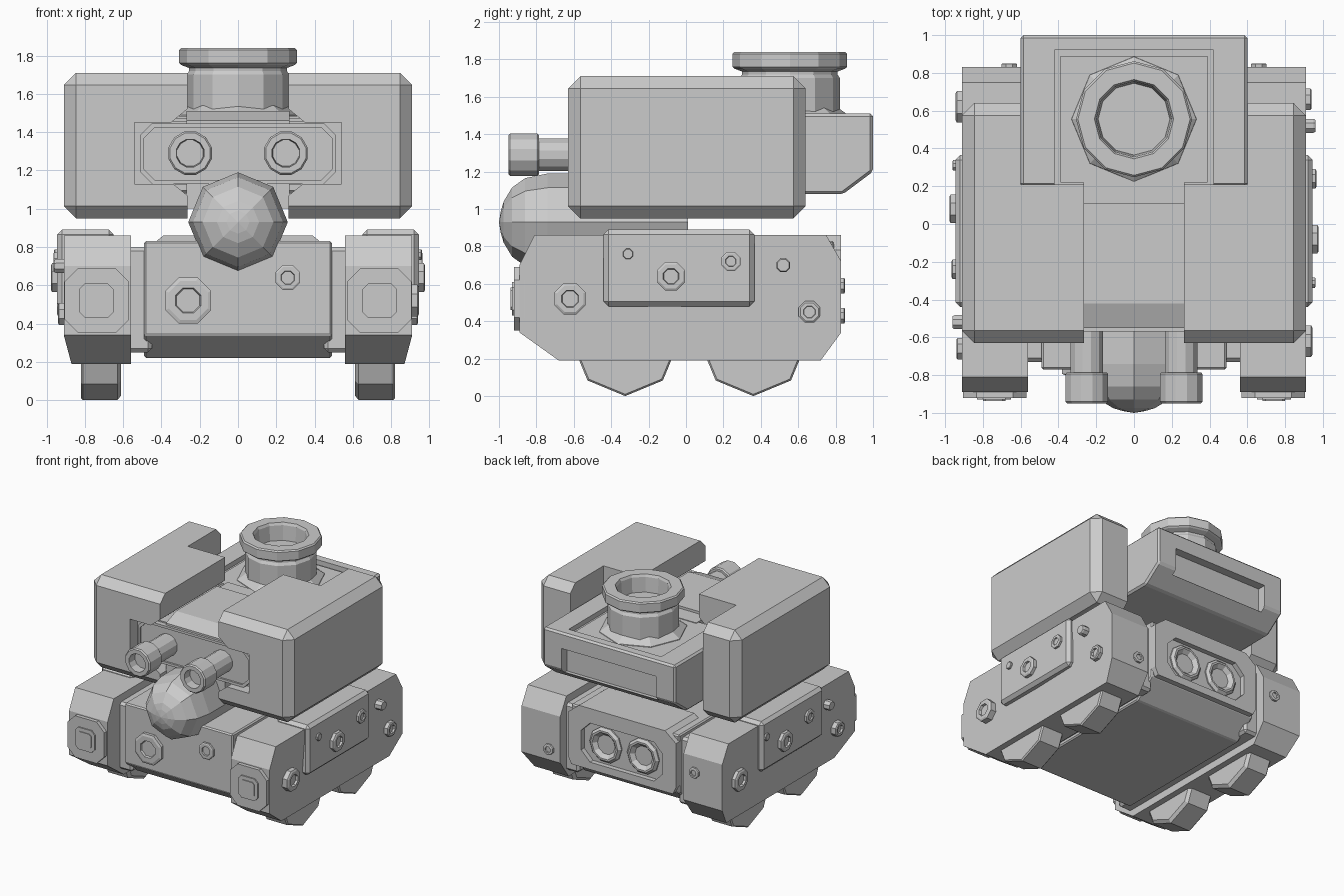
import bpy, bmesh, math

if "Cube" in bpy.data.objects:
    bpy.data.objects.remove(bpy.data.objects["Cube"])

AX = {'x': lambda u, v, t: (t, u, v), 'y': lambda u, v, t: (u, t, v), 'z': lambda u, v, t: (u, v, t)}


def finish(name, bm, bevel=0):
    bmesh.ops.remove_doubles(bm, verts=bm.verts, dist=1e-5)
    bmesh.ops.recalc_face_normals(bm, faces=bm.faces)
    me = bpy.data.meshes.new(name)
    bm.to_mesh(me)
    bm.free()
    ob = bpy.data.objects.new(name, me)
    bpy.context.collection.objects.link(ob)
    if bevel:
        m = ob.modifiers.new("bevel", 'BEVEL')
        m.width, m.segments, m.limit_method = bevel, 1, 'ANGLE'
    return ob


def prism(name, prof, axis, a, b, bevel=0):
    """Extrude a closed 2D profile along an axis from a to b."""
    bm = bmesh.new()
    lo = [bm.verts.new(AX[axis](u, v, a)) for u, v in prof]
    hi = [bm.verts.new(AX[axis](u, v, b)) for u, v in prof]
    bm.faces.new(lo)
    bm.faces.new(hi)
    n = len(prof)
    for i in range(n):
        j = (i + 1) % n
        bm.faces.new((lo[i], lo[j], hi[j], hi[i]))
    return finish(name, bm, bevel)


def box(name, x, y, z, bevel=0):
    return prism(name, [(x[0], y[0]), (x[1], y[0]), (x[1], y[1]), (x[0], y[1])], 'z', z[0], z[1], bevel)


def lathe(name, prof, axis, centre, n, phase=0.0):
    """Spin (position, radius) pairs round an axis; centre is in the cross plane."""
    bm = bmesh.new()
    rings = []
    for t, r in prof:
        r = max(r, 1e-7)
        rings.append([bm.verts.new(AX[axis](centre[0] + r * math.cos(phase + math.tau * k / n),
                                            centre[1] + r * math.sin(phase + math.tau * k / n), t))
                      for k in range(n)])
    for p, q in zip(rings, rings[1:]):
        for k in range(n):
            bm.faces.new((p[k], p[(k + 1) % n], q[(k + 1) % n], q[k]))
    bm.faces.new(rings[0])
    bm.faces.new(rings[-1])
    return finish(name, bm)


def octagon(x0, x1, z0, z1, c):
    return [(x0 + c, z0), (x1 - c, z0), (x1, z0 + c), (x1, z1 - c),
            (x1 - c, z1), (x0 + c, z1), (x0, z1 - c), (x0, z0 + c)]


def mirrored(half):
    return half + [(-u, v) for u, v in reversed(half)]


def cut(ob, cutter):
    m = ob.modifiers.new("cut", 'BOOLEAN')
    m.operation, m.solver, m.object = 'DIFFERENCE', 'EXACT', cutter
    cutter.hide_render = True
    cutter.hide_set(True)


def bolt(axis, base, d, centre, r, n=8, hollow=True):
    """Bolt head raised by d, with a dished middle."""
    prof = [(base - d, r), (base + d * .8, r), (base + d, r * .85)]
    if hollow:
        prof += [(base + d, r * .55), (base + d * .5, r * .5)]
    lathe("bolt", prof, axis, centre, n, math.pi / 8)


# lower hull
prism("hull", [(-.77, .83), (-.77, .34), (-.62, .22), (.62, .22), (.79, .36), (.79, .83)], 'x', -.49, .49, .01)
# rear exhaust housing
housing = prism("exhaust_housing", mirrored([(.46, .36), (.49, .42), (.49, .78), (.39, .86)]), 'y', .45, .83)
cut(housing, prism("exhaust_cutter", octagon(-.37, .37, .42, .74, .08), 'y', .77, .95))
for s in (-1, 1):
    lathe("exhaust_ring", [(.7, .145), (.8, .145), (.82, .125), (.82, .11), (.77, .06), (.75, .06)],
          'y', (s * .17, .58), 10)

# side track pods
for s in (-1, 1):
    pod = prism("track_pod", [(-.81, .86), (-.89, .70), (-.89, .34), (-.68, .19), (.72, .19),
                              (.83, .34), (.83, .72), (.75, .86)], 'x', s * .56, s * .91)
    for v in pod.data.vertices:
        if v.co.z < .2 and abs(v.co.x) > .9:
            v.co.x = s * .87
    box("pod_link", sorted((s * .45, s * .6)), (-.73, .75), (.25, .8), .02)
    # panel wrapping over the top of the pod
    box("side_panel", sorted((s * .65, s * .945)), (-.44, .365), (.48, .89), .025)
    # front lamp plate
    x0, x1 = sorted((s * .57, s * .905))
    prism("lamp_plate", octagon(x0, x1, .35, .69, .07), 'y', -.92, -.86)
    prism("lamp_rim", octagon(s * .74 - .09, s * .74 + .09, .43, .61, .03), 'y', -.93, -.9)
    prism("lamp", octagon(s * .74 - .06, s * .74 + .06, .46, .58, .015), 'y', -.937, -.91)
    # wheels
    for y in (-.325, .36):
        lathe("wheel", [(s * .61, .26), (s * .63, .285), (s * .81, .285), (s * .82, .275)],
              'x', (y, .285), 8, math.pi / 2)
    # bolts on the pod sides, turned half a turn on the other side
    for y, z, r, base, d in ((-.62, .52, .09, .91, .035), (-.08, .64, .082, .945, .032),
                             (.24, .72, .055, .945, .02), (.66, .45, .062, .91, .03)):
        bolt('x', s * base, s * d, (s * y, z), r)
    bolt('x', s * .945, s * .015, (s * -.31, .76), .03, 8, False)
    bolt('x', s * .91, s * .05, (s * .52, .70), .04, 8, False)
    bolt('y', .83, .02, (s * .66, .43 if s > 0 else .59), .045)
# front hull bolts
bolt('y', -.77, -.03, (-.26, .52), .13)
bolt('y', -.77, -.02, (.26, .64), .07)

# upper shoulder armour, hollowed by a channel
armour = box("shoulder_armour", (-.91, .91), (-.63, .64), (.95, 1.71), .065)
cut(armour, prism("channel_cutter", mirrored([(.265, 1.8), (.265, 1.52), (.35, 1.45), (.48, 1.45), (.54, 1.45),
                                              (.54, 1.13), (.34, 1.13), (.265, 1.07), (.265, .9)]), 'y', -.7, .25))
cut(armour, box("rear_cutter", (-.602, .602), (.21, .8), (.8, 1.9)))
# core in the channel
prism("upper_core", [(-.55, 1.0), (-.55, 1.46), (-.42, 1.51), (.11, 1.51), (.11, 1.49), (.25, 1.49), (.25, 1.0)],
      'x', -.268, .268)
prism("sensor_backing", octagon(-.545, .545, 1.125, 1.455, .005), 'y', -.53, .2)
face = prism("sensor_panel", octagon(-.51, .51, 1.13, 1.445, .06), 'y', -.57, -.4)
cut(face, prism("sensor_cutter", octagon(-.49, .49, 1.15, 1.425, .055), 'y', -.7, -.555))
# twin barrels
for s in (-1, 1):
    lathe("barrel", [(-.5, .09), (-.785, .09), (-.785, .108), (-.795, .117), (-.94, .117), (-.95, .108),
                     (-.95, .075), (-.88, .07)], 'y', (s * .25, 1.29), 12, math.pi / 12)
# faceted nose
lathe("nose", [(.01, .26), (-.74, .26), (-.86, .235), (-.93, .185), (-.975, .11), (-.99, .06), (-1, 0)],
      'y', (0, .93), 8, math.pi / 2)

# rear block carrying the turret
rear = prism("rear_block", [(.2, 1.08), (.84, 1.08), (1, 1.2), (1, 1.51), (.2, 1.51)], 'x', -.6, .6, .015)
cut(rear, box("deck_cutter", (-.42, .42), (.19, .92), (1.47, 1.6)))
cut(rear, box("slot_cutter", (-.43, .43), (.93, 1.1), (1.17, 1.38)))
box("deck_inset", (-.39, .39), (.22, .89), (1.4, 1.485))
# turret ring
lathe("turret_flare", [(1.45, .34), (1.49, .33), (1.54, .26)], 'z', (0, .555), 8, 0)
lathe("turret", [(1.46, .268), (1.7, .268), (1.72, .255), (1.735, .255), (1.75, .295), (1.76, .307), (1.83, .307),
                 (1.84, .297), (1.84, .21), (1.82, .2), (1.7, .19)], 'z', (0, .555), 12)
